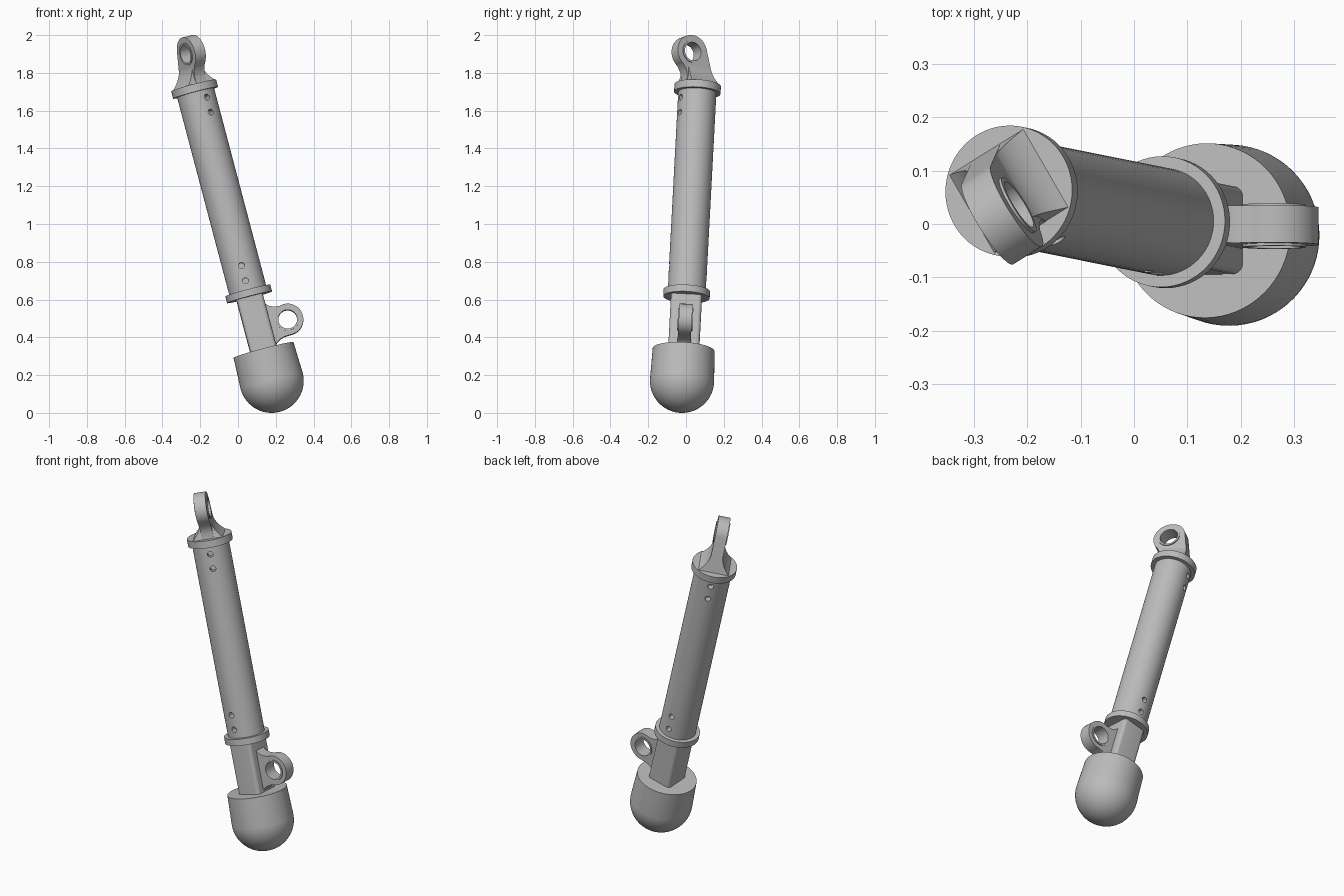
import bpy, bmesh
from math import radians, pi, sin, cos
from mathutils import Vector, Matrix

cube = bpy.data.objects.get("Cube")
if cube:
    bpy.data.objects.remove(cube, do_unlink=True)

grey = bpy.data.materials.new("plain_grey")
grey.use_nodes = True
grey.diffuse_color = (0.5, 0.5, 0.5, 1)
for node in grey.node_tree.nodes:
    if node.type == 'BSDF_PRINCIPLED':
        node.inputs["Base Color"].default_value = grey.diffuse_color

# Leaning main axis, starting at the centre of the round foot
BASE = Vector((0.178, -0.021, 0.17))
AXIS = Vector((-0.264, 0.053, 1)).normalized()


def frame(side):
    """Axes: x towards side, y across, z along the strut."""
    u = (side - AXIS * side.dot(AXIS)).normalized()
    m = Matrix((u, AXIS.cross(u), AXIS)).transposed().to_4x4()
    return Matrix.Translation(BASE) @ m


LOWER = frame(Vector((1, 0, 0)))
UPPER = frame(Vector((0.53, -0.85, 0)))
TO_Y = Matrix.Rotation(-pi / 2, 4, 'X')
TO_X = Matrix.Rotation(pi / 2, 4, 'Y')


def smooth(ob):
    ob.data.shade_smooth()
    ob.data.set_sharp_from_angle(angle=radians(32))


def finish(name, bm, matrix):
    bmesh.ops.remove_doubles(bm, verts=bm.verts, dist=1e-5)
    bmesh.ops.recalc_face_normals(bm, faces=bm.faces)
    me = bpy.data.meshes.new(name)
    bm.to_mesh(me)
    bm.free()
    me.materials.append(grey)
    ob = bpy.data.objects.new(name, me)
    ob.matrix_world = matrix
    bpy.context.collection.objects.link(ob)
    smooth(ob)
    return ob


def lathe(name, profile, matrix, steps=64, closed=False):
    """Spin (radius, height) points about local z."""
    bm = bmesh.new()
    vs = [bm.verts.new((r, 0, h)) for r, h in profile]
    ends = vs[1:] + vs[:1] if closed else vs[1:]
    es = [bm.edges.new(p) for p in zip(vs, ends)]
    bmesh.ops.spin(bm, geom=vs + es, axis=(0, 0, 1), cent=(0, 0, 0),
                   angle=2 * pi, steps=steps, use_merge=True)
    return finish(name, bm, matrix)


def rod(name, r, lo, hi, matrix, steps=64):
    return lathe(name, [(0, lo), (r, lo), (r, hi), (0, hi)], matrix, steps)


def slab(name, outline, half, matrix):
    """Extrude a side outline (x, z) evenly across y."""
    bm = bmesh.new()
    f = bm.faces.new([bm.verts.new((x, -half, z)) for x, z in outline])
    new = bmesh.ops.extrude_face_region(bm, geom=[f])["geom"]
    bmesh.ops.translate(bm, vec=(0, 2 * half, 0),
                        verts=[v for v in new if isinstance(v, bmesh.types.BMVert)])
    return finish(name, bm, matrix)


def cut(ob, cutters):
    for c in cutters:
        mod = ob.modifiers.new("cut", 'BOOLEAN')
        mod.operation, mod.solver, mod.object = 'DIFFERENCE', 'EXACT', c
    bake(ob)
    for c in cutters:
        bpy.data.objects.remove(c, do_unlink=True)


def bake(ob):
    deps = bpy.context.evaluated_depsgraph_get()
    deps.update()
    me = bpy.data.meshes.new_from_object(ob.evaluated_get(deps))
    ob.modifiers.clear()
    ob.data = me
    smooth(ob)


def arc(cx, cz, r, a0, a1, n=40):
    angles = [radians(a0 + (a1 - a0) * i / n) for i in range(n + 1)]
    return [(cx + r * cos(a), cz + r * sin(a)) for a in angles]


def eye(plate, x, z, half, matrix):
    """Bore the plate and fit a bushing with a small lip."""
    m = matrix @ Matrix.Translation((x, 0, z)) @ TO_Y
    cut(plate, [rod("bore_cutter", 0.055, -0.2, 0.2, m)])
    h = half + 0.005
    lathe(plate.name + "_bushing", [(0.05, -h), (0.06, -h), (0.06, h), (0.05, h)],
          m, 48, True)


# Rounded foot with a flat top
lathe("foot", arc(0, 0, 0.17, -90, 0, 24) + [(0.164, 0.169), (0, 0.169)], LOWER, 72)

# Rectangular bar with rounded corners
bm = bmesh.new()
bmesh.ops.create_cube(bm, size=1)
bmesh.ops.scale(bm, vec=(0.143, 0.165, 0.32), verts=bm.verts)
bmesh.ops.translate(bm, vec=(0, 0, 0.315), verts=bm.verts)
upright = [e for e in bm.edges if abs(e.verts[0].co.z - e.verts[1].co.z) > 0.1]
bmesh.ops.bevel(bm, geom=upright, offset=0.02, segments=5, profile=0.5, affect='EDGES')
finish("bar", bm, LOWER)

# Tube with pin holes near both ends
tube = rod("tube", 0.101, 0.47, 1.6, LOWER)
pins = []
for m, heights in ((UPPER, (1.455, 1.537)), (LOWER @ Matrix.Rotation(-pi / 2, 4, 'Z'), (0.543, 0.626))):
    for h in heights:
        for lo in (0.065, -0.165):
            pins.append(rod("pin_cutter", 0.016, lo, lo + 0.1,
                            m @ Matrix.Translation((0, 0, h)) @ TO_X, 20))
cut(tube, pins)

# Flanges
rod("lower_flange", 0.123, 0.458, 0.495, LOWER)
rod("upper_flange", 0.123, 1.579, 1.62, LOWER)

# Side lug on the bar
ex, ez = 0.165, 0.292
side_lug = slab("side_lug", [(0.05, 0.42), (0.07, 0.405), (0.085, 0.388), (0.108, 0.376)]
                + arc(ex, ez, 0.083, 108, -95)
                + [(0.125, 0.208), (0.1, 0.2), (0.08, 0.188), (0.066, 0.172), (0.05, 0.17)],
                0.035, LOWER)
eye(side_lug, ex, ez, 0.035, LOWER)

# Top lug, leaning off the axis
tx, tz = 0.062, 1.787
top_lug = slab("top_lug", [(-0.087, 1.615), (0.087, 1.615), (0.085, 1.65), (0.092, 1.68)]
               + arc(tx, tz, 0.09, -55, 163), 0.0325, UPPER)
eye(top_lug, tx, tz, 0.0325, UPPER)

# Concave flare joining the top lug to its flange
bm = bmesh.new()
rows = []
for i in range(9):
    t = i / 8
    w = 1.615 + 0.115 * t
    half = 0.031 + 0.057 * (1 - t) ** 2.2
    left = -0.087 + 0.33 * (w - 1.615)
    right = 0.087 - 0.008 * sin(pi * t)
    rows.append([bm.verts.new((x, y, w)) for x, y in
                 ((left, -half), (right, -half), (right, half), (left, half))])
for a, b in zip(rows, rows[1:]):
    for k in range(4):
        j = (k + 1) % 4
        bm.faces.new((a[k], a[j], b[j], b[k]))
bm.faces.new(rows[0])
bm.faces.new(rows[-1])
finish("top_lug_flare", bm, UPPER)
